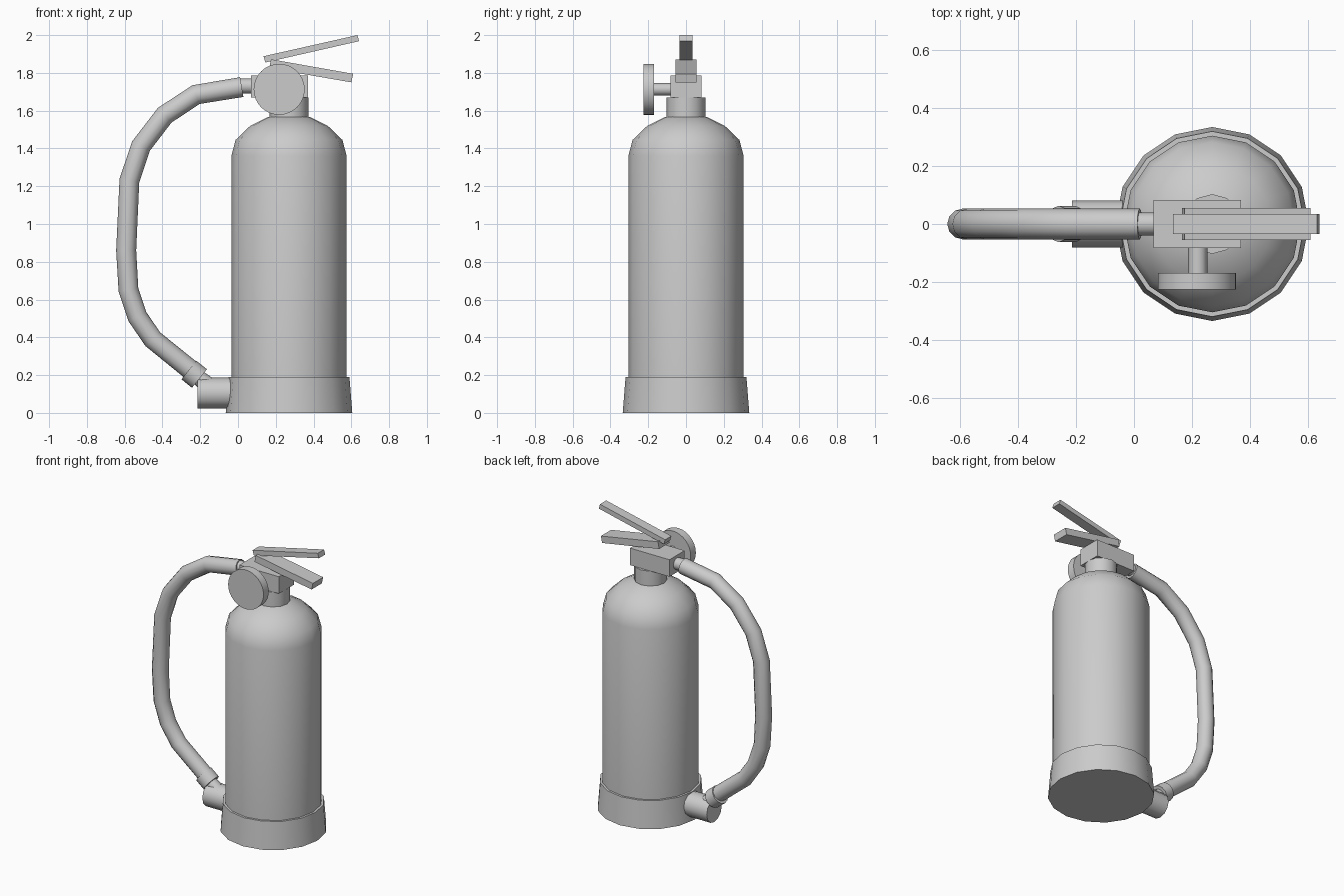
import bpy, bmesh, math
from mathutils import Vector

if "Cube" in bpy.data.objects:
    bpy.data.objects.remove(bpy.data.objects["Cube"])

CX = 0.27  # axis of the tank


def finish(name, bm, smooth=True):
    bmesh.ops.recalc_face_normals(bm, faces=bm.faces[:])
    me = bpy.data.meshes.new(name)
    bm.to_mesh(me)
    bm.free()
    ob = bpy.data.objects.new(name, me)
    bpy.context.collection.objects.link(ob)
    if smooth:
        bpy.ops.object.select_all(action='DESELECT')
        bpy.context.view_layer.objects.active = ob
        ob.select_set(True)
        bpy.ops.object.shade_smooth_by_angle(angle=math.radians(35))
    return ob


def tube(name, points, radii, sides):
    """Sweep a round section along a path, with capped ends."""
    pts = [Vector(p) for p in points]
    bm = bmesh.new()
    rings = []
    n = len(pts)
    for i, p in enumerate(pts):
        before = (p - pts[max(i - 1, 0)]).normalized()
        after = (pts[min(i + 1, n - 1)] - p).normalized()
        t = (before + after).normalized()
        ref = Vector((1, 0, 0)) if abs(t.y) > 0.9 else Vector((0, 1, 0))
        v = t.cross(ref).normalized()
        u = v.cross(t)
        ring = []
        for k in range(sides):
            a = 2 * math.pi * k / sides
            ring.append(bm.verts.new(p + (u * math.cos(a) + v * math.sin(a)) * radii[i]))
        rings.append(ring)
    for a, b in zip(rings, rings[1:]):
        for k in range(sides):
            j = (k + 1) % sides
            bm.faces.new((a[k], a[j], b[j], b[k]))
    bm.faces.new(rings[0])
    bm.faces.new(rings[-1])
    return finish(name, bm)


def upright(name, profile, sides):
    """Turned part around the tank axis from (radius, z) pairs."""
    return tube(name, [(CX, 0, z) for r, z in profile], [r for r, z in profile], sides)


def slab(name, outline, half):
    """Side outline in x, z extruded across y."""
    bm = bmesh.new()
    a, b = [[bm.verts.new((x, y, z)) for x, z in outline] for y in (-half, half)]
    bm.faces.new(a)
    bm.faces.new(b)
    for k in range(len(a)):
        j = (k + 1) % len(a)
        bm.faces.new((a[k], a[j], b[j], b[k]))
    return finish(name, bm, False)


# Tank, foot and neck
upright("base_ring", [(0.335, 0), (0.32, 0.19)], 16)
upright("tank", [(0.305, 0.1), (0.305, 1.36), (0.283, 1.445), (0.205, 1.52),
                 (0.115, 1.565), (0.06, 1.575)], 16)
upright("neck", [(0.103, 1.54), (0.103, 1.67)], 12)

# Valve block and the two levers
slab("valve_block", [(0.068, 1.67), (0.37, 1.67), (0.37, 1.787), (0.068, 1.787)], 0.083)
slab("lower_lever", [(0.165, 1.825), (0.6, 1.75), (0.61, 1.795), (0.175, 1.872)], 0.056)
slab("upper_lever", [(0.145, 1.855), (0.641, 1.968), (0.632, 2.0), (0.135, 1.888)], 0.034)

# Pressure gauge on the front
tube("gauge_stem", [(0.22, -0.05, 1.713), (0.22, -0.18, 1.713)], [0.033] * 2, 12)
tube("gauge", [(0.218, -0.17, 1.713), (0.218, -0.226, 1.713)], [0.135] * 2, 32)

# Hose with its fitting, collar and nozzle
tube("hose_fitting", [(0.1, 0, 1.73), (0.0, 0, 1.73)], [0.04] * 2, 12)
path = [(0.02, 1.725), (-0.222, 1.685), (-0.388, 1.576), (-0.514, 1.412), (-0.575, 1.23),
        (-0.592, 0.86), (-0.58, 0.652), (-0.533, 0.51), (-0.451, 0.39), (-0.235, 0.215)]
tube("hose", [(x, 0, z) for x, z in path], [0.053] * len(path), 12)
tube("hose_collar", [(-0.26, 0, 0.227), (-0.204, 0, 0.182)], [0.063] * 2, 12)
tube("nozzle", [(-0.22, 0, 0.195), (-0.1, 0, 0.1)], [0.04, 0.05], 12)

# Holder at the foot that receives the nozzle
tube("nozzle_holder", [(-0.215, 0, 0.105), (0.0, 0, 0.105)], [0.082] * 2, 12)
